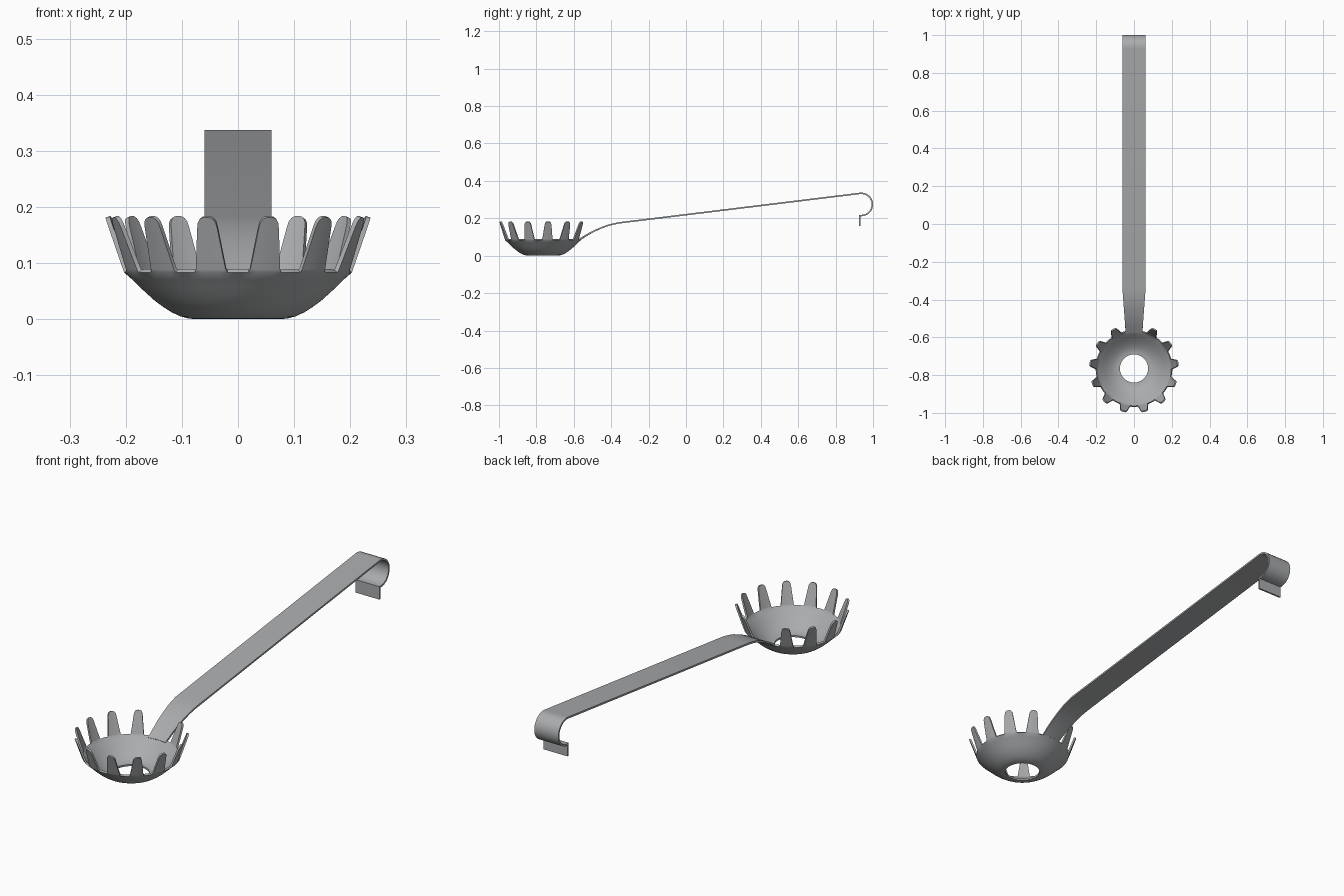
import bpy, bmesh, math

if "Cube" in bpy.data.objects:
    bpy.data.objects.remove(bpy.data.objects["Cube"])

steel = bpy.data.materials.new("brushed_steel")
steel.diffuse_color = (0.40, 0.41, 0.42, 1)
steel.use_nodes = True
steel.node_tree.nodes["Principled BSDF"].inputs["Base Color"].default_value = steel.diffuse_color

CY = -0.765          # bowl centre
SLOTS = 13           # twelve teeth plus the handle position
RIM_R, RIM_Z = 0.203, 0.083


def finish(bm, name, thickness, offset):
    me = bpy.data.meshes.new(name)
    bm.to_mesh(me)
    bm.free()
    ob = bpy.data.objects.new(name, me)
    bpy.context.collection.objects.link(ob)
    me.materials.append(steel)
    mod = ob.modifiers.new("thickness", 'SOLIDIFY')
    mod.thickness, mod.offset, mod.use_even_offset = thickness, offset, True
    bpy.ops.object.select_all(action='DESELECT')
    ob.select_set(True)
    bpy.context.view_layer.objects.active = ob
    bpy.ops.object.modifier_apply(modifier="thickness")
    bpy.ops.object.shade_smooth_by_angle(angle=math.radians(35))
    return ob


def polar(bm, r, a, z):
    return bm.verts.new((r * math.cos(a), CY + r * math.sin(a), z))


def bridge(bm, low, high, closed=False):
    n = len(low)
    for i in range(n if closed else n - 1):
        j = (i + 1) % n
        bm.faces.new((low[i], low[j], high[j], high[i]))


# Pierced bowl with upright teeth
bm = bmesh.new()
step = 2 * math.pi / SLOTS
half = 0.030 / RIM_R
gap = step - 2 * half
offsets = [half * u for u in (-1, -0.5, 0, 0.5, 1)] + [half + gap / 3, half + 2 * gap / 3]
angles = [math.pi / 2 + s * step + o for s in range(SLOTS) for o in offsets]
profile = [(0.075, 0.0), (0.088, 0.001), (0.103, 0.005), (0.118, 0.012), (0.133, 0.0215),
           (0.148, 0.0325), (0.162, 0.045), (0.175, 0.057), (0.188, 0.070), (RIM_R, RIM_Z)]
rings = [[polar(bm, r, a, z) for a in angles] for r, z in profile]
for low, high in zip(rings, rings[1:]):
    bridge(bm, low, high, closed=True)

# Height fraction and half width of each tooth row; the last rows round the tip
tooth_rows = [(0.06, 0.0275), (0.3, 0.0245), (0.55, 0.0215), (0.80, 0.0185),
              (0.90, 0.0165), (0.96, 0.0130), (0.99, 0.0085), (1.0, 0.004)]
for s in range(1, SLOTS):
    low = rings[-1][s * 7:s * 7 + 5]
    for t, w in tooth_rows:
        r = RIM_R + (0.237 - RIM_R) * t
        mid = math.pi / 2 + s * step
        high = [polar(bm, r, mid + u * w / r, RIM_Z + 0.098 * t) for u in (-1, -0.5, 0, 0.5, 1)]
        bridge(bm, low, high)
        low = high
finish(bm, "toothed_bowl", 0.008, -1)

# Strap handle: rising curve, straight run, round hook and turned-down end
path = [(-0.575, 0.080), (-0.54, 0.104), (-0.50, 0.127), (-0.46, 0.146), (-0.42, 0.161),
        (-0.39, 0.169), (-0.36, 0.175), (-0.33, 0.179)]
hy, hz, hr = 0.937, 0.274, 0.0595
for i in range(17):
    a = math.radians(97 - 187 * i / 16)
    path.append((hy + hr * math.cos(a), hz + hr * math.sin(a)))
path += [(0.930, 0.2145), (0.930, 0.160)]

bm = bmesh.new()
low = None
for y, z in path:
    k = min(max((y + 0.575) / 0.215, 0), 1)
    w = 0.044 + 0.016 * k
    row = []
    for i in range(9):
        x = w * (i / 4 - 1)
        # the root follows the round bowl rim
        dip = (math.sqrt(0.19 ** 2 - x * x) - 0.19) * (1 - k) ** 3
        row.append(bm.verts.new((x, y + dip, z)))
    if low:
        bridge(bm, low, row)
    low = row
finish(bm, "handle_with_hook", 0.008, 0)
